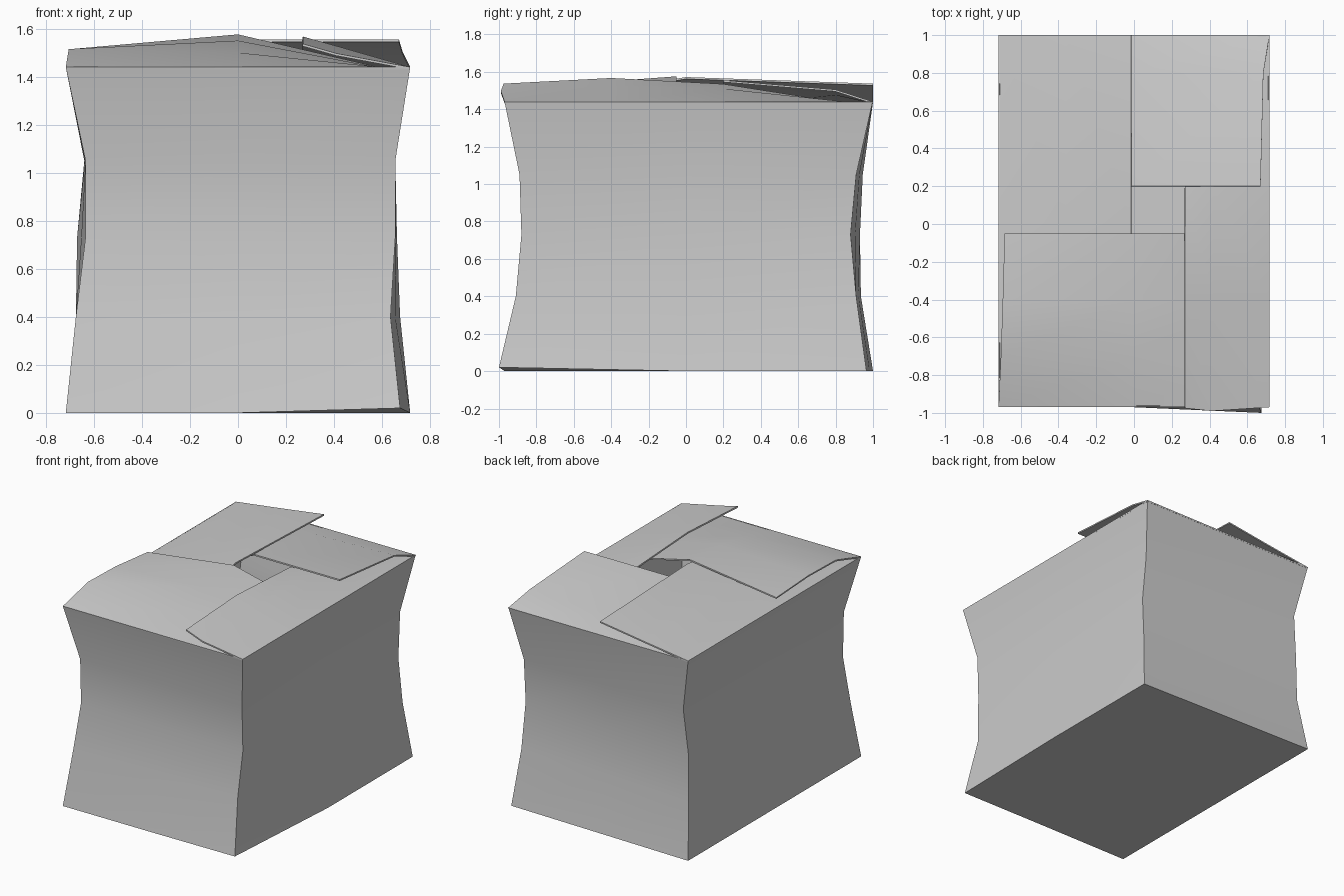
import bpy, bmesh

if "Cube" in bpy.data.objects:
    bpy.data.objects.remove(bpy.data.objects["Cube"])


def make_object(name, bm, thickness):
    mesh = bpy.data.meshes.new(name)
    bm.to_mesh(mesh)
    bm.free()
    ob = bpy.data.objects.new(name, mesh)
    bpy.context.collection.objects.link(ob)
    mod = ob.modifiers.new("card_thickness", 'SOLIDIFY')
    mod.thickness = thickness
    mod.offset = -1
    bpy.ops.object.select_all(action='DESELECT')
    ob.select_set(True)
    bpy.context.view_layer.objects.active = ob
    bpy.ops.object.modifier_apply(modifier=mod.name)
    bpy.ops.object.shade_smooth_by_angle(angle=0.6)
    return ob


# Box walls and floor: four pinched corner edges (x, y) at each height
levels = [0, 0.4, 0.73, 1.05, 1.44]
front_left = [(-.717, -.97), (-.675, -.91), (-.635, -.88), (-.635, -.89), (-.717, -.97)]
front_right = [(.675, -1.0), (.635, -.91), (.655, -.88), (.655, -.89), (.717, -.97)]
back_right = [(.717, .965), (.675, .91), (.662, .88), (.655, .91), (.717, .998)]
back_left = [(-.717, 1.0), (-.675, .935), (-.67, .93), (-.64, .945), (-.717, 1.0)]

bm = bmesh.new()
rings = []
for i, z in enumerate(levels):
    corners = [c[i] for c in (front_left, front_right, back_right, back_left)]
    ring = []
    for k, (x, y) in enumerate(corners):
        nx, ny = corners[(k + 1) % 4]
        ring.append(bm.verts.new((x, y, 0.02 if i == 0 and k == 1 else z)))
        ring.append(bm.verts.new(((x + nx) / 2, (y + ny) / 2, z)))
    rings.append(ring)
rings[0][1].co = (0, -.97, 0)
rings[0][3].co = (.717, 0, 0)
for a, b in zip(rings, rings[1:]):
    for k in range(8):
        n = (k + 1) % 8
        bm.faces.new((a[k], a[n], b[n], b[k]))
r = rings[0]
mid = bm.verts.new((0, 0, 0))
for k in range(0, 8, 2):
    bm.faces.new((mid, r[(k + 1) % 8], r[k], r[k - 1]))
make_object("box_body", bm, 0.008)


# Flaps: raised end, middle and tucked end, each a profile from hinge to tip
def flap(name, *profiles):
    bm = bmesh.new()
    rows = [[bm.verts.new(p) for p in prof] for prof in profiles]
    for a, b in zip(rows, rows[1:]):
        for i in range(len(a) - 1):
            f = bm.faces.new((a[i], a[i + 1], b[i + 1], b[i]))
            f.normal_update()
            if f.normal.z < 0:
                f.normal_flip()
    make_object(name, bm, 0.01)


flap("front_flap",
     [(-.717, -.97, 1.44), (-.705, -.70, 1.515), (-.695, -.40, 1.515), (-.685, -.05, 1.487)],
     [(0, -.97, 1.44), (0, -.70, 1.50), (0, -.40, 1.55), (0, -.05, 1.576)],
     [(.715, -.97, 1.44), (.69, -.70, 1.43), (.68, -.40, 1.42), (.67, -.05, 1.42)])
flap("right_flap",
     [(.717, -.97, 1.44), (.41, -.99, 1.497), (.27, -.975, 1.537)],
     [(.717, -.4, 1.44), (.42, -.4, 1.525), (.27, -.4, 1.567)],
     [(.717, .2, 1.44), (.42, .2, 1.51), (.27, .2, 1.535)],
     [(.717, .99, 1.44), (.42, .95, 1.43), (.27, .93, 1.42)])
flap("back_flap",
     [(.717, 1.0, 1.44), (.685, .80, 1.505), (.67, .20, 1.555)],
     [(0, 1.0, 1.44), (0, .80, 1.485), (0, .20, 1.555)],
     [(-.715, 1.0, 1.44), (-.69, .80, 1.43), (-.68, .20, 1.42)])
flap("left_flap",
     [(-.717, 1.0, 1.44), (-.36, 1.0, 1.488), (-.015, 1.0, 1.537)],
     [(-.717, 0, 1.44), (-.36, 0, 1.508), (-.015, 0, 1.572)],
     [(-.715, -.96, 1.44), (-.36, -.93, 1.43), (-.015, -.91, 1.42)])
